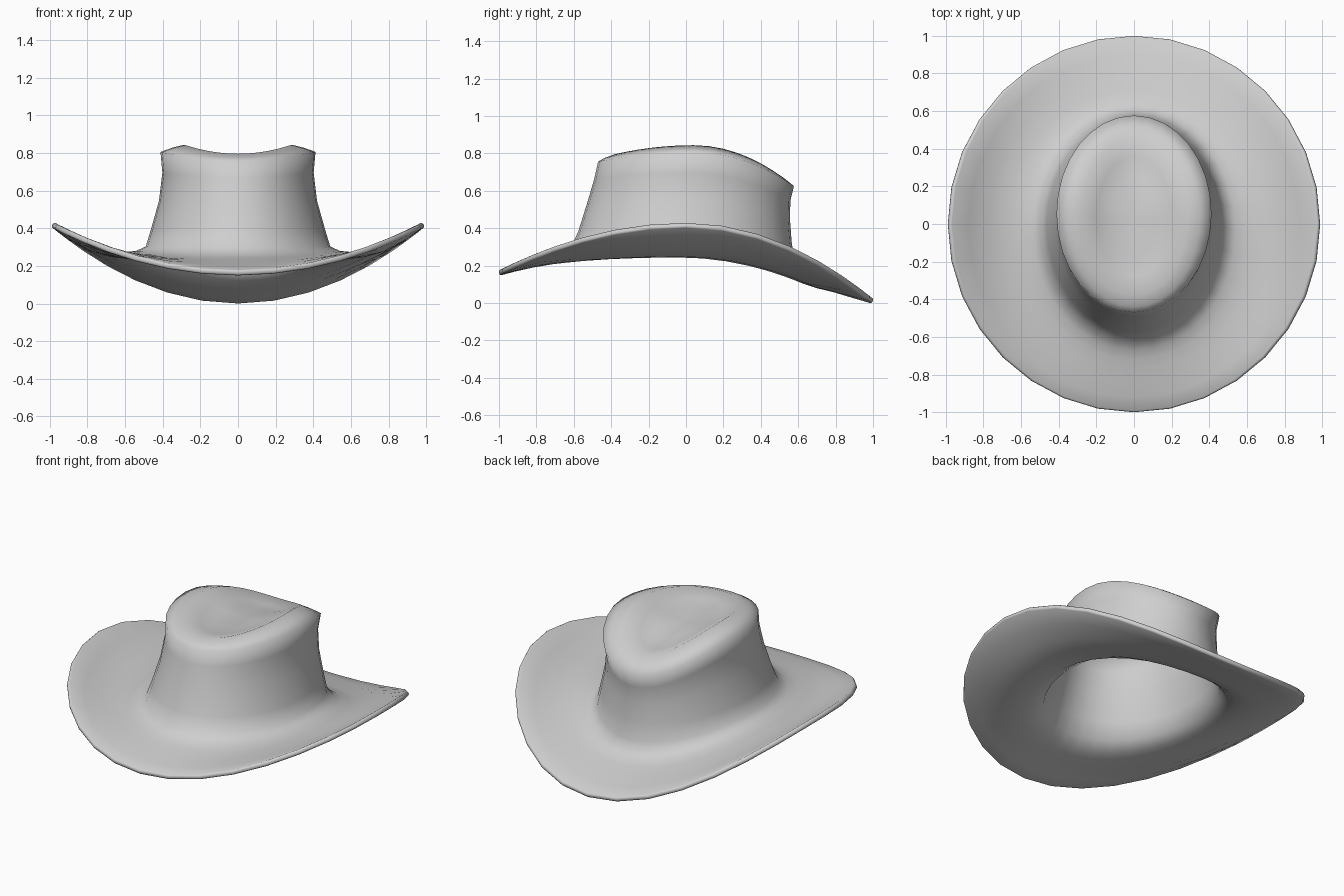
import bpy
import bmesh
from math import sin, cos, tau, radians

cube = bpy.data.objects.get("Cube")
if cube:
    bpy.data.objects.remove(cube, do_unlink=True)

SEGMENTS = 32
THICKNESS = 0.03

# Each ring: half width, front y, back y, then height at the side, front and back
BRIM = [
    (.977, -1.003, 1.003, .437, .18, .03),
    (.88, -.92, .9, .368, .202, .06),
    (.78, -.83, .8, .312, .222, .09),
    (.68, -.77, .71, .283, .235, .112),
    (.6, -.72, .64, .278, .246, .135),
    (.54, -.67, .605, .284, .262, .165),
]
CROWN_WALL = [
    (.49, -.615, .582, .308, .3, .22),
    (.465, -.575, .565, .39, .39, .33),
    (.42, -.525, .556, .55, .55, .45),
    (.402, -.49, .558, .7, .67, .55),
    (.412, -.47, .577, .81, .76, .63),
]
CROWN_DENT = [
    (.35, -.44, .52, .832, .778, .675),
    (.285, -.38, .46, .848, .8, .715),
    (.2, -.28, .36, .8, .785, .712),
    (.12, -.17, .24, .775, .773, .735),
]


def add_ring(bm, half_width, front, back, side_z, front_z, back_z):
    """Oval ring whose height bends from the sides to the front and back."""
    middle, half_depth = (front + back) / 2, (back - front) / 2
    ring = []
    for i in range(SEGMENTS):
        angle = tau * i / SEGMENTS
        s, c = sin(angle), cos(angle)
        end_z = front_z if c > 0 else back_z
        z = side_z * s * s + end_z * c * c
        ring.append(bm.verts.new((half_width * s, middle - half_depth * c, z)))
    return ring


def bridge(bm, outer, inner):
    for i in range(SEGMENTS):
        j = (i + 1) % SEGMENTS
        bm.faces.new((outer[i], outer[j], inner[j], inner[i]))


# Upper skin of brim and crown as one continuous surface
bm = bmesh.new()
rings = [add_ring(bm, *row) for row in BRIM + CROWN_WALL + CROWN_DENT]
for outer, inner in zip(rings, rings[1:]):
    bridge(bm, outer, inner)
centre = bm.verts.new((0, .03, .767))
last = rings[-1]
for i in range(SEGMENTS):
    bm.faces.new((last[i], last[(i + 1) % SEGMENTS], centre))
mesh = bpy.data.meshes.new("hat")
bm.to_mesh(mesh)
bm.free()

hat = bpy.data.objects.new("hat", mesh)
bpy.context.collection.objects.link(hat)
bpy.context.view_layer.objects.active = hat
hat.select_set(True)

# Felt thickness grows inward, leaving the crown hollow
felt = hat.modifiers.new("felt_thickness", 'SOLIDIFY')
felt.thickness = THICKNESS
felt.offset = -1
felt.use_even_offset = True

# Rounded lip around the brim
lip = hat.modifiers.new("rounded_lip", 'BEVEL')
lip.width = .011
lip.segments = 2
lip.limit_method = 'ANGLE'
lip.angle_limit = radians(80)
for name in ("felt_thickness", "rounded_lip"):
    bpy.ops.object.modifier_apply(modifier=name)

# Rest the back of the brim on the ground
lowest = min(v.co.z for v in mesh.vertices)
for v in mesh.vertices:
    v.co.z -= lowest

bpy.ops.object.shade_smooth_by_angle(angle=radians(80))

# Pale grey felt
colour = (.62, .62, .62, 1)
grey = bpy.data.materials.new("pale_grey_felt")
grey.use_nodes = True
grey.diffuse_color = colour
shader = grey.node_tree.nodes["Principled BSDF"]
shader.inputs["Base Color"].default_value = colour
shader.inputs["Roughness"].default_value = .8
mesh.materials.append(grey)
